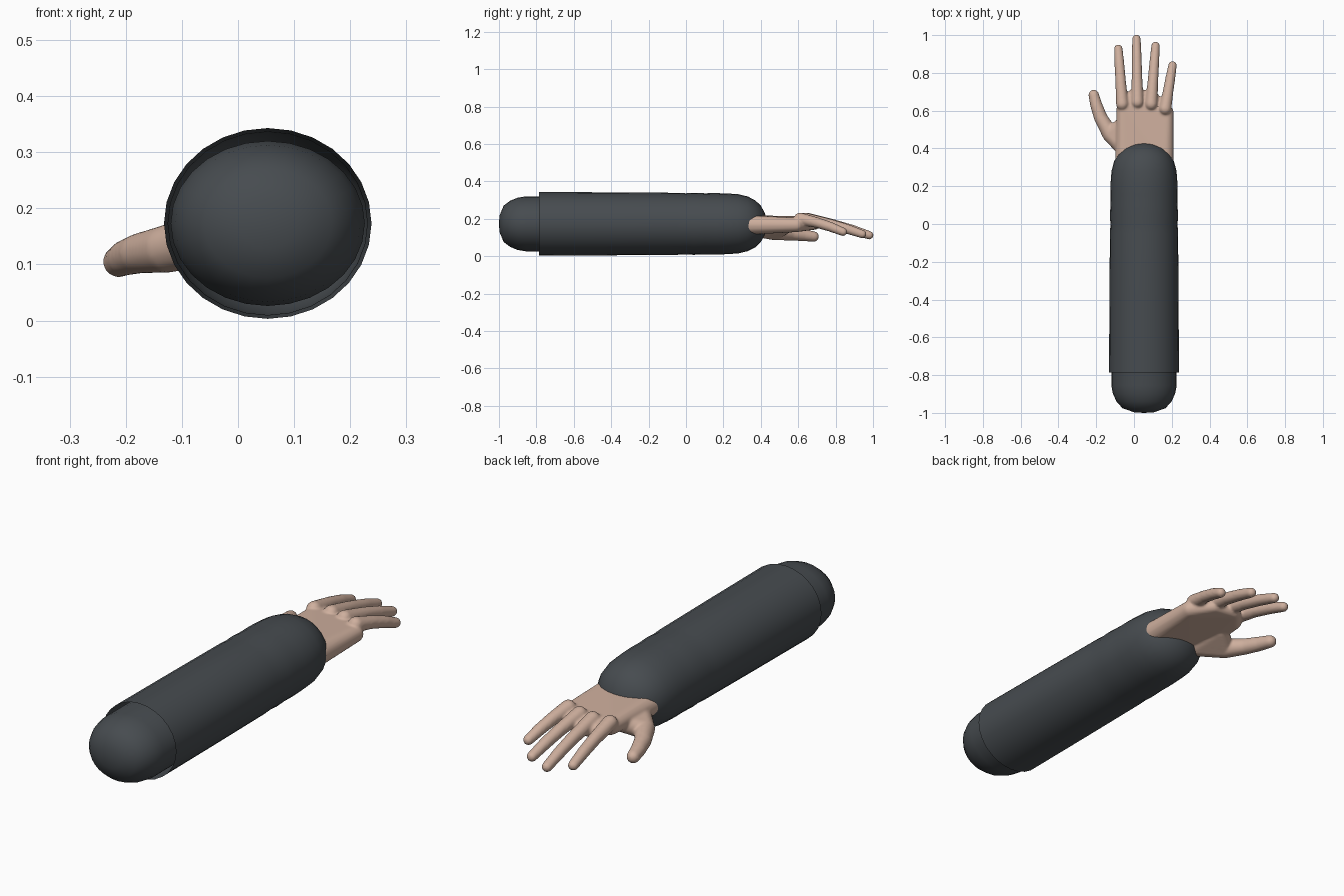
import bpy, bmesh, math
from mathutils import Vector, Matrix

cube = bpy.data.objects.get("Cube")
if cube:
    bpy.data.objects.remove(cube, do_unlink=True)


def material(name, rgb):
    mat = bpy.data.materials.new(name)
    mat.use_nodes = True
    mat.diffuse_color = (*rgb, 1)
    mat.node_tree.nodes["Principled BSDF"].inputs["Base Color"].default_value = (*rgb, 1)
    return mat


def finish(name, bm, mat):
    mesh = bpy.data.meshes.new(name)
    bmesh.ops.recalc_face_normals(bm, faces=bm.faces)
    bm.to_mesh(mesh)
    bm.free()
    mesh.materials.append(mat)
    obj = bpy.data.objects.new(name, mesh)
    bpy.context.collection.objects.link(obj)
    for p in mesh.polygons:
        p.use_smooth = True
    return obj


def tube(name, profile, rx, rz, mat, sides=28):
    """Oval tube along y; profile holds (y, scale), and zero scale closes it."""
    bm = bmesh.new()
    rings = []
    for y, s in profile:
        count = sides if s else 1
        rings.append([bm.verts.new((CX + rx * s * math.cos(math.tau * i / count),
                                    y,
                                    CZ + rz * s * math.sin(math.tau * i / count)))
                      for i in range(count)])
    for a, b in zip(rings, rings[1:]):
        for i in range(sides):
            j = (i + 1) % sides
            corners = [a[i % len(a)], a[j % len(a)], b[j % len(b)], b[i % len(b)]]
            bm.faces.new(list(dict.fromkeys(corners)))
    return finish(name, bm, mat)


def hull(bm, balls):
    """Smooth solid wrapped around balls given as (x, y, z, radius)."""
    part = bmesh.new()
    for x, y, z, r in balls:
        bmesh.ops.create_icosphere(part, subdivisions=3, radius=r,
                                   matrix=Matrix.Translation((x, y, z)))
    out = bmesh.ops.convex_hull(part, input=part.verts)
    inside = [v for v in out["geom_interior"] if isinstance(v, bmesh.types.BMVert)]
    bmesh.ops.delete(part, geom=inside, context='VERTS')
    temp = bpy.data.meshes.new("temp")
    part.to_mesh(temp)
    part.free()
    bm.from_mesh(temp)
    bpy.data.meshes.remove(temp)


CX, CZ = 0.053, 0.173
cloth = material("dark slate cloth", (0.062, 0.071, 0.079))
skin = material("skin", (0.62, 0.43, 0.34))

# Rounded inner arm, showing behind the open sleeve
tube("inner_arm", [(-1, 0), (-0.997, 0.3), (-0.975, 0.66), (-0.94, 0.84),
                   (-0.9, 0.95), (-0.855, 1), (-0.3, 1), (0.2, 0.9), (0.3, 0)],
     0.173, 0.147, cloth)

# Outer sleeve, open at the shoulder and rounded over the wrist
tube("sleeve", [(-0.785, 1), (-0.4, 0.99), (-0.05, 0.975), (0.0, 0.96), (0.04, 0.975),
                (0.1, 0.96), (0.16, 0.965), (0.22, 0.955), (0.28, 0.93), (0.33, 0.86),
                (0.37, 0.74), (0.4, 0.57), (0.42, 0.36), (0.43, 0.17), (0.432, 0)],
     0.185, 0.17, cloth)

# Palm
hand = bmesh.new()
hull(hand, [(-0.05, 0.33, 0.167, 0.05), (0.158, 0.33, 0.167, 0.052),
            (-0.056, 0.62, 0.177, 0.036), (0.172, 0.59, 0.167, 0.038),
            (0.0, 0.69, 0.17, 0.028), (0.1, 0.675, 0.168, 0.027)])

# Fingers from knuckle to tip: base x, base y, tip x, tip y, tip z
fingers = [(-0.062, 0.635, -0.083, 0.928, 0.125),
           (0.018, 0.645, 0.013, 0.98, 0.112),
           (0.091, 0.635, 0.114, 0.943, 0.118),
           (0.165, 0.61, 0.204, 0.84, 0.13)]
for bx, by, tx, ty, tz in fingers:
    base, tip = Vector((bx, by, 0.2)), Vector((tx, ty, tz))
    joints = []
    for t, r in ((0, 0.033), (0.4, 0.028), (0.72, 0.026), (1, 0.0225)):
        p = base.lerp(tip, t)
        p.z += 0.03 * t * (1 - t)
        joints.append((*p, r))
    for pair in zip(joints, joints[1:]):
        hull(hand, pair)

# Thumb
thumb = [(-0.035, 0.39, 0.15, 0.05), (-0.125, 0.475, 0.128, 0.043),
         (-0.175, 0.56, 0.12, 0.036), (-0.2, 0.63, 0.112, 0.032),
         (-0.213, 0.683, 0.105, 0.028)]
for pair in zip(thumb, thumb[1:]):
    hull(hand, pair)
hull(hand, [thumb[0], thumb[1], (-0.045, 0.54, 0.16, 0.036)])

# Blend the parts into one soft skin
hand_obj = finish("hand", hand, skin)
remesh = hand_obj.modifiers.new("Blend", 'REMESH')
remesh.mode = 'VOXEL'
remesh.voxel_size = 0.006
remesh.use_smooth_shade = True
smooth = hand_obj.modifiers.new("Soften", 'SMOOTH')
smooth.factor = 0.5
smooth.iterations = 5
